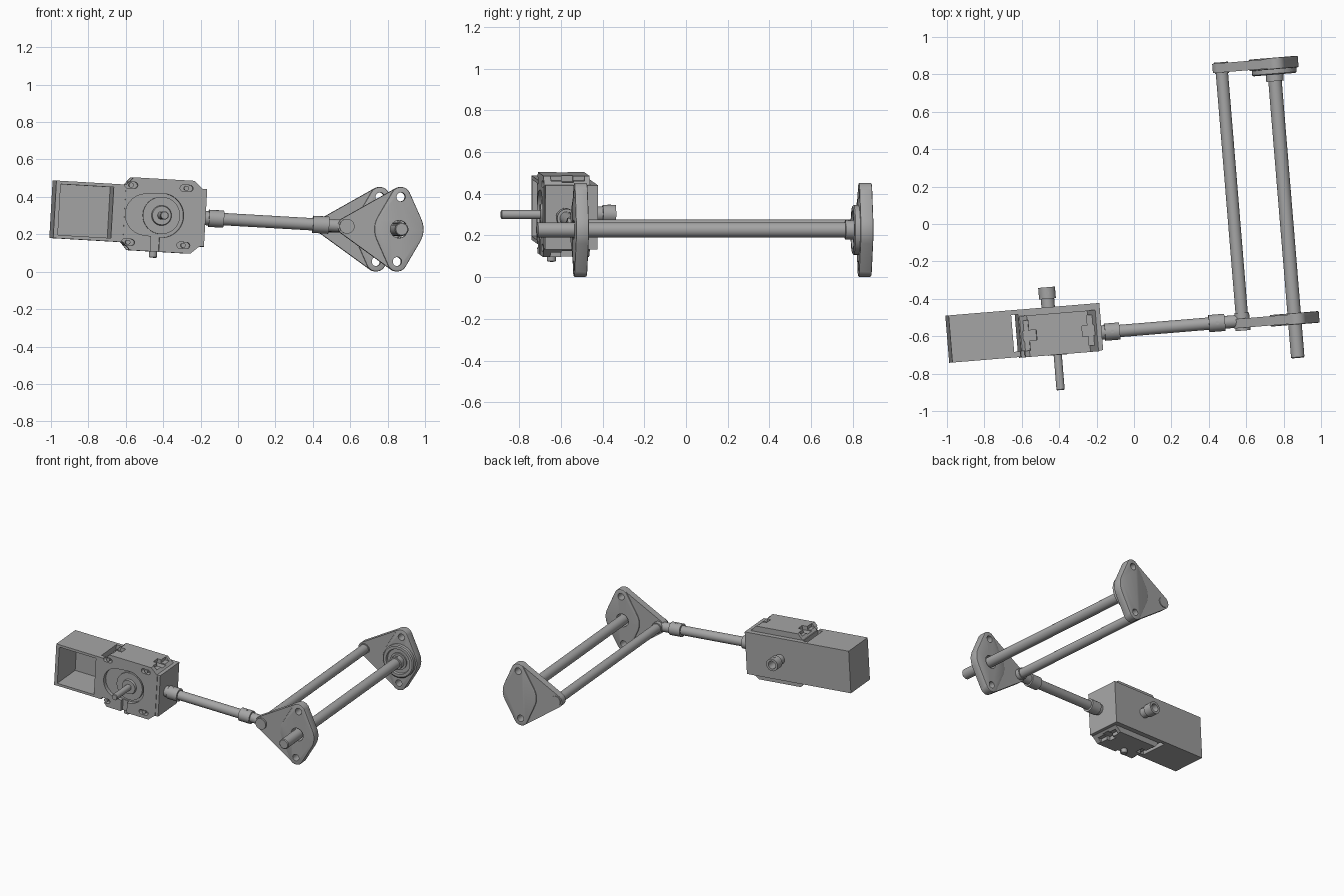
import bpy, bmesh, math
from mathutils import Matrix, Vector
from mathutils.geometry import convex_hull_2d

if "Cube" in bpy.data.objects:
    bpy.data.objects.remove(bpy.data.objects["Cube"])

# Whole assembly shares one tilted frame, centred on the front pivot
FRAME = (Matrix.Translation((0.58, -0.53, 0.243))
         @ Matrix.Rotation(math.radians(4.7), 4, 'Z')
         @ Matrix.Rotation(math.radians(3.3), 4, 'Y'))

steel = bpy.data.materials.new("grey steel")
steel.use_nodes = True
GREY = (0.38, 0.38, 0.38, 1)
steel.diffuse_color = GREY
steel.node_tree.nodes["Principled BSDF"].inputs["Base Color"].default_value = GREY


def finish(name, bm):
    bmesh.ops.recalc_face_normals(bm, faces=bm.faces)
    mesh = bpy.data.meshes.new(name)
    bm.to_mesh(mesh)
    bm.free()
    mesh.materials.append(steel)
    obj = bpy.data.objects.new(name, mesh)
    bpy.context.collection.objects.link(obj)
    obj.matrix_world = FRAME
    return obj


def prism(name, pts, y0, y1):
    """Extrude an (x, z) outline from y0 to y1."""
    bm = bmesh.new()
    face = bm.faces.new([bm.verts.new((x, y0, z)) for x, z in pts])
    out = bmesh.ops.extrude_face_region(bm, geom=[face])
    verts = [v for v in out["geom"] if isinstance(v, bmesh.types.BMVert)]
    bmesh.ops.translate(bm, verts=verts, vec=(0, y1 - y0, 0))
    return finish(name, bm)


def box(name, x0, x1, y0, y1, z0, z1):
    return prism(name, [(x0, z0), (x1, z0), (x1, z1), (x0, z1)], y0, y1)


def hull(circles, n=40):
    """Outline wrapped around circles given as (x, z, radius)."""
    pts = [Vector((x + r * math.cos(math.tau * i / n), z + r * math.sin(math.tau * i / n)))
           for x, z, r in circles for i in range(n)]
    return [tuple(pts[i]) for i in convex_hull_2d(pts)]


def turned(name, axis, origin, profile, n=32):
    """Solid of revolution; profile is (distance along axis, radius)."""
    rot = Vector((0, 0, 1)).rotation_difference(Vector(axis)).to_matrix()
    bm = bmesh.new()
    rings = []
    for t, r in profile:
        rings.append([bm.verts.new(rot @ Vector((r * math.cos(math.tau * i / n),
                      r * math.sin(math.tau * i / n), t)) + Vector(origin)) for i in range(n)])
    for a, b in zip(rings, rings[1:]):
        for i in range(n):
            j = (i + 1) % n
            bm.faces.new((a[i], a[j], b[j], b[i]))
    bm.faces.new(rings[0])
    bm.faces.new(rings[-1])
    return finish(name, bm)


def bake(obj):
    bpy.context.view_layer.update()
    mesh = bpy.data.meshes.new_from_object(obj.evaluated_get(bpy.context.evaluated_depsgraph_get()))
    obj.modifiers.clear()
    obj.data = mesh


def cut(objs, cutters):
    for obj in objs:
        for c in cutters:
            mod = obj.modifiers.new("cut", 'BOOLEAN')
            mod.operation, mod.solver, mod.object = 'DIFFERENCE', 'EXACT', c
        bake(obj)
    for c in cutters:
        bpy.data.objects.remove(c)


def bevel(obj, width):
    mod = obj.modifiers.new("bevel", 'BEVEL')
    mod.width, mod.segments, mod.limit_method = width, 2, 'ANGLE'
    mod.angle_limit = math.radians(50)
    bake(obj)


X, Y, Z = (1, 0, 0), (0, 1, 0), (0, 0, 1)
ROD, HUB, TIP = 0.033, 0.28, 0.173

# Torque brackets: triangular plate plus rhombic bearing flange, front and back
for side, y, outer in (("front", 0, -1), ("back", 1.37, 1)):
    tips = [(HUB, s * TIP, 0.053) for s in (1, -1)]
    plate = prism(side + "_bracket_plate", hull([(0, 0, 0.048)] + tips), y - 0.025, y + 0.025)
    flange = prism(side + "_bearing_flange", hull(tips + [(HUB, 0, 0.132)]),
                   y - 0.031, y + 0.031)
    bevel(flange, 0.006)
    holes = [turned("hole", Y, (HUB, y - 0.1, s * TIP), [(0, 0.024), (0.2, 0.024)])
             for s in (1, -1)]
    if side == "front":
        holes.append(turned("hole", Y, (HUB, y - 0.1, 0), [(0, 0.047), (0.2, 0.047)]))
    cut([plate, flange], holes)

# Long parallel shafts
turned("pivot_rod", Y, (0, 0, 0), [(-0.04, 0.04), (0.055, 0.04), (0.055, ROD),
                                   (1.34, ROD), (1.34, 0.038), (1.4, 0.038)])
turned("driven_shaft", Y, (HUB, 0, 0), [(-0.21, 0.031), (-0.205, 0.036), (1.36, 0.036)])

# Stepped bearing housing and shaft collar on the back bracket
turned("bearing_housing", Y, (HUB, 0, 0),
       [(1.275, 0.036), (1.275, 0.047), (1.315, 0.047), (1.315, 0.062), (1.325, 0.062),
        (1.325, 0.088), (1.31, 0.092), (1.31, 0.112), (1.316, 0.12), (1.35, 0.12)])

# Torque arm with a collar at each end
ARM_Y = 0.012
turned("torque_arm", X, (0, ARM_Y, 0),
       [(-0.78, 0.038), (-0.74, 0.038), (-0.74, 0.046), (-0.66, 0.046), (-0.66, ROD),
        (-0.18, ROD), (-0.18, 0.046), (-0.095, 0.046), (-0.095, 0.034), (0, 0.034)])
for name, x, y, r in (("inner", -0.70, ARM_Y, 0.046), ("outer", -0.137, ARM_Y, 0.046),
                      ("bearing", HUB, 1.295, 0.047)):
    turned(name + "_collar_screw", Z, (x, y, r - 0.01), [(0, 0.009), (0.0115, 0.009)], 12)

# Housing shell with an open motor bay and a through gap beside the gearbox
F, B, H = -0.083, 0.17, 0.154
shell = box("housing_shell", -1.574, -0.764, F, B, -H, H)
cut([shell], [box("bay", -1.55, -1.265, F - 0.1, B - 0.015, -H + 0.018, H - 0.018),
              box("gap", -1.24, -1.203, F + 0.03, B - 0.025, -0.3, 0.3)])

# Gearbox block, chamfered top and bottom, standing proud of the shell
AX = -1.0
half = [(-1.2, 0.15), (-1.16, 0.195), (-0.835, 0.195), (-0.785, 0.15)]
block = prism("gearbox_block", half + [(x, -z) for x, z in reversed(half)], F - 0.004, 0.135)
cutters = []
for s in (1, -1):
    z0, z1 = sorted((s * 0.165, s * 0.25))
    for x0, x1 in ((-1.25, -1.115), (-0.87, -0.7)):
        cutters.append(box("lug_notch", x0, x1, 0.0, 0.055, z0, z1))
    z0, z1 = sorted((s * 0.172, s * 0.25))
    for x0, x1 in ((-1.25, -1.155), (-0.84, -0.7)):
        cutters.append(box("lug_step", x0, x1, F + 0.03, 0.11, z0, z1))
cut([block], cutters)

# Front face details: hub recess, cable groove, four bolt slots
details = [prism("recess", hull([(AX, 0, 0.118), (AX - 0.085, 0, 0.11)]), F - 0.1, F + 0.025),
           box("groove", -1.05, -1.005, F - 0.1, F + 0.02, -0.25, -0.1)]
SLOTS = [(x, z) for x in (-1.172, -0.875) for z in (-0.153, 0.153)]
for x, z in SLOTS:
    details.append(prism("slot", hull([(x - 0.018, z, 0.017), (x + 0.018, z, 0.017)], 16),
                         F - 0.1, F + 0.03))
cut([block, shell], details)
for i, (x, z) in enumerate(SLOTS):
    turned("slot_bolt_%d" % (i + 1), Y, (x, F, z), [(0.0, 0.013), (0.05, 0.013)], 16)

# Output hub and input shaft
turned("gearbox_hub", Y, (AX, 0, 0), [(F - 0.006, 0.04), (F - 0.006, 0.05), (F + 0.008, 0.054),
                                      (F + 0.008, 0.1), (F + 0.03, 0.1)])
turned("input_shaft", Y, (AX, 0, 0), [(-0.277, 0.019), (-0.273, 0.022), (0, 0.022)])

# Hollow coupling on the back, small drain plug underneath
coupling = turned("back_coupling", Y, (-1.03, 0, 0),
                  [(0.15, 0.036), (0.215, 0.036), (0.215, 0.045), (0.277, 0.045)])
cut([coupling], [turned("bore", Y, (-1.03, 0, 0), [(0.2, 0.028), (0.4, 0.028)])])
turned("coupling_screw", Z, (-1.03, 0.246, 0.035), [(0, 0.009), (0.0115, 0.009)], 12)
turned("drain_plug", Z, (-1.03, -0.03, 0), [(-0.228, 0.017), (-0.224, 0.022), (-0.15, 0.022)], 20)

# Smooth round surfaces, keep machined edges crisp
bpy.ops.object.select_all(action='DESELECT')
for obj in bpy.context.scene.objects:
    if obj.type == 'MESH':
        obj.select_set(True)
        bpy.context.view_layer.objects.active = obj
bpy.ops.object.shade_smooth_by_angle(angle=math.radians(30))
